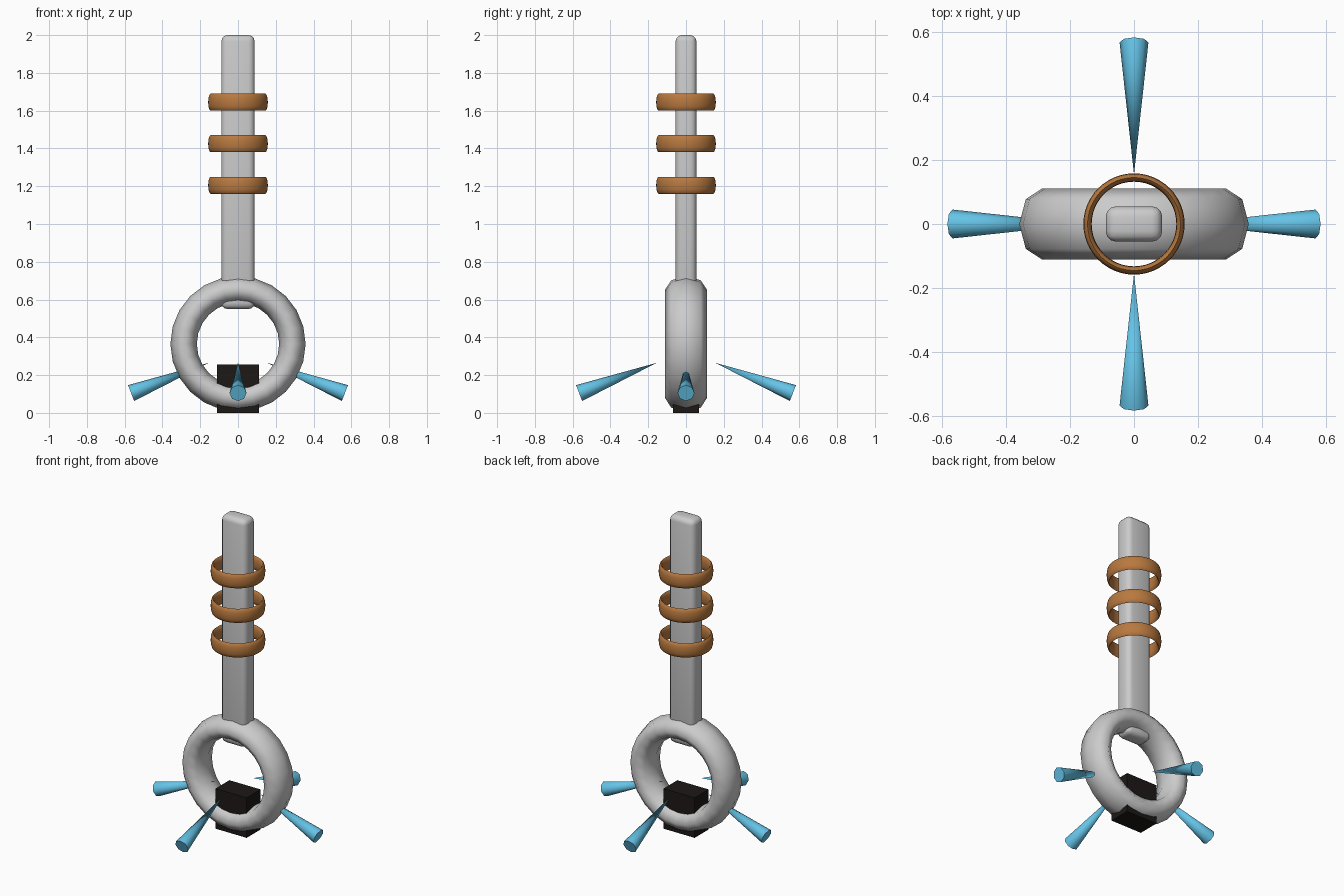
import bpy
from math import cos, sin, pi, radians
from mathutils import Vector

if "Cube" in bpy.data.objects:
    bpy.data.objects.remove(bpy.data.objects["Cube"])


def material(name, rgb):
    m = bpy.data.materials.new(name)
    m.diffuse_color = (*rgb, 1)
    m.use_nodes = True
    m.node_tree.nodes["Principled BSDF"].inputs["Base Color"].default_value = m.diffuse_color
    return m


copper = material("copper", (0.48, 0.19, 0.05))
blue = material("ice_blue", (0.13, 0.55, 0.80))
black = material("black", (0.012, 0.009, 0.008))


def finish(name, mat=None, angle=None):
    ob = bpy.context.object
    ob.name = name
    if mat:
        ob.data.materials.append(mat)
    if angle:
        bpy.ops.object.shade_smooth_by_angle(angle=radians(angle))
    return ob


def box(name, centre, size, mat=None, bevel=0):
    bpy.ops.mesh.primitive_cube_add(size=1, location=centre)
    bpy.context.object.scale = size
    bpy.ops.object.transform_apply(location=False, rotation=False, scale=True)
    if bevel:
        mod = bpy.context.object.modifiers.new("rounding", "BEVEL")
        mod.width, mod.segments = bevel, 3
        bpy.ops.object.modifier_apply(modifier=mod.name)
    return finish(name, mat, 40 if bevel else None)


def torus(name, z, major, minor, half_depth, segments, sides, tilt=0, mat=None):
    bpy.ops.mesh.primitive_torus_add(
        location=(0, 0, z), rotation=(tilt, 0, 0), major_radius=major,
        minor_radius=minor, major_segments=segments, minor_segments=sides)
    bpy.context.object.scale.z = half_depth / minor
    bpy.ops.object.transform_apply(location=False, rotation=True, scale=True)
    return finish(name, mat, 80)


# Shaft with rounded edges
box("shaft", (0, 0, 1.275), (0.176, 0.11, 1.45), bevel=0.032)

# Upright ring at the foot of the shaft
torus("head_ring", 0.365, 0.288, 0.07, 0.11, 24, 8, tilt=pi / 2)

# Dark block in the ring
box("core_block", (0, 0, 0.1275), (0.22, 0.14, 0.255), black)

# Bands around the shaft
for i in range(3):
    torus(f"band_{i + 1}", 1.205 + 0.22 * i, 0.145, 0.013, 0.045, 48, 12, mat=copper)

# Four spikes, thin end inward and wide end out and down
for i in range(4):
    a = i * pi / 2
    out = Vector((cos(a), sin(a), 0))
    base = out * 0.566 + Vector((0, 0, 0.105))
    tip = out * 0.155 + Vector((0, 0, 0.265))
    axis = tip - base
    bpy.ops.mesh.primitive_cone_add(
        vertices=8, radius1=0.045, radius2=0, depth=axis.length,
        location=(base + tip) / 2,
        rotation=axis.to_track_quat("Z", "Y").to_euler())
    finish(f"spike_{i + 1}", blue, 55)
